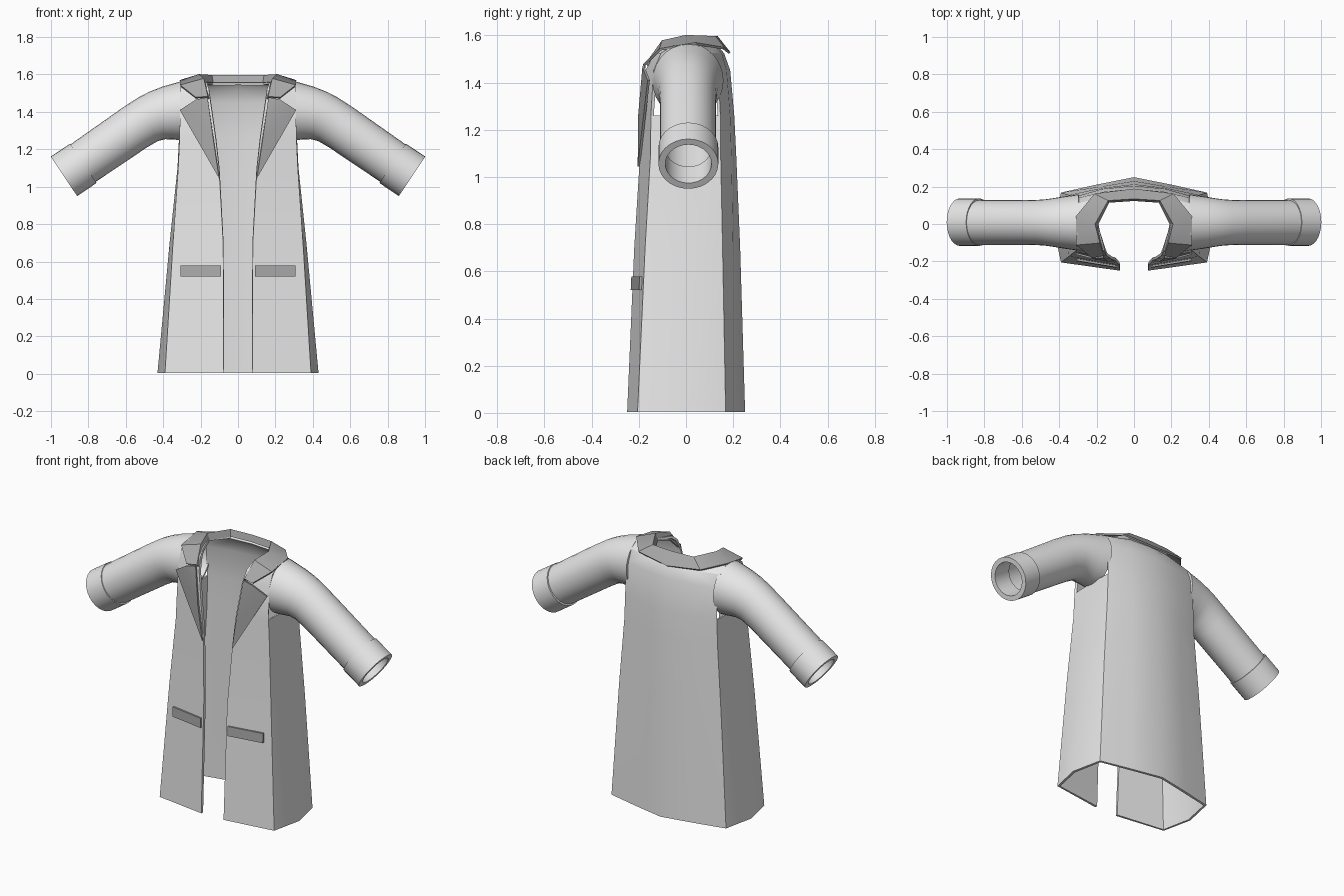
import bpy, math
from mathutils import Vector

if "Cube" in bpy.data.objects:
    bpy.data.objects.remove(bpy.data.objects["Cube"])


def material(name, v):
    m = bpy.data.materials.new(name)
    m.diffuse_color = (v, v, v, 1)
    m.use_nodes = True
    m.node_tree.nodes["Principled BSDF"].inputs["Base Color"].default_value = m.diffuse_color
    return m


CLOTH = material("light cloth", 0.8)
TRIM = material("dark trim", 0.4)


def build(name, verts, faces, mat, thick=0.0, angle=30):
    """Mesh of the right half, mirrored over x, optionally thickened, smoothed by angle."""
    me = bpy.data.meshes.new(name)
    me.from_pydata(verts, [], faces)
    ob = bpy.data.objects.new(name, me)
    bpy.context.collection.objects.link(ob)
    me.materials.append(mat)
    bpy.ops.object.select_all(action='DESELECT')
    bpy.context.view_layer.objects.active = ob
    ob.select_set(True)
    bpy.ops.object.mode_set(mode='EDIT')
    bpy.ops.mesh.select_all(action='SELECT')
    bpy.ops.mesh.normals_make_consistent(inside=False)
    bpy.ops.object.mode_set(mode='OBJECT')
    mir = ob.modifiers.new("mirror", 'MIRROR')
    mir.merge_threshold = 0.002
    bpy.ops.object.modifier_apply(modifier="mirror")
    if thick:
        sol = ob.modifiers.new("thickness", 'SOLIDIFY')
        sol.thickness = thick
        sol.offset = 0
        bpy.ops.object.modifier_apply(modifier="thickness")
    bpy.ops.object.shade_smooth_by_angle(angle=math.radians(angle))
    return ob


def grid(rows, cols, skip=lambda r, c: False, closed=False):
    n = cols if closed else cols - 1
    return [(r * cols + c, r * cols + (c + 1) % cols,
             (r + 1) * cols + (c + 1) % cols, (r + 1) * cols + c)
            for r in range(rows - 1) for c in range(n) if not skip(r, c)]


# Coat body: rows of front edge, front corner, side, back corner, mid back, centre back
rows = [
    (0.004, (.075, -.242), (.385, -.20), (.423, -.02), (.385, .163), (.20, .203), (0, .243)),
    (0.70, (.078, -.212), (.342, -.168), (.358, 0), (.342, .15), (.18, .192), (0, .222)),
    (1.10, (.10, -.187), (.314, -.145), (.316, 0), (.312, .142), (.17, .185), (0, .205)),
    (1.26, (.118, -.182), (.308, -.143), (.308, 0), (.308, .14), (.17, .18), (0, .197)),
    (1.45, (.145, -.163), (.308, -.13), (.308, 0), (.308, .13), (.16, .165), (0, .18)),
    (1.52, (.155, -.135), (.308, -.10), (.308, 0), (.308, .10), (.15, .145), (0, .155)),
    (1.55, (.165, -.10), (.305, -.05), (.305, 0), (.305, .05), (.135, .12), (0, .13)),
]
verts = [(x, y, z) for z, *pts in rows for x, y in pts]
# the side panels stay open above the armpit
faces = grid(len(rows), 6, lambda r, c: r >= 3 and c in (1, 2))
t = 6 * (len(rows) - 1)
verts.append((.195, 0, 1.565))
n = len(verts) - 1
faces += [(t, t + 1, t + 2, n), (t + 2, t + 3, t + 4, n)]
build("coat_body", verts, faces, CLOTH, 0.015)

# Sleeves: rings given by top point, bottom point and half depth
SIDES = 28
rings = [((.295, 1.56), (.295, 1.255), .145), ((.40, 1.53), (.35, 1.258), .133),
         ((.47, 1.503), (.39, 1.26), .124), ((.53, 1.472), (.43, 1.25), .117),
         ((.62, 1.413), (.49, 1.215), .113), ((.904, 1.213), (.776, 1.023), .113)]
verts = []
for (tx, tz), (bx, bz), d in rings:
    for i in range(SIDES):
        a = 2 * math.pi * i / SIDES
        k = math.cos(a) / 2
        verts.append(((tx + bx) / 2 + k * (tx - bx),
                      .008 + d * math.sin(a),
                      (tz + bz) / 2 + k * (tz - bz)))
build("sleeves", verts, grid(len(rings), SIDES, closed=True), CLOTH, 0.012, 40)

# Cuffs: thick bands around the sleeve ends
start = Vector((.827, .01, 1.125))
axis = Vector((.83, 0, -.557)).normalized()
up = Vector((-axis.z, 0, axis.x))
verts = []
for s, r in ((0, .127), (.125, .127), (.125, .098), (0, .098), (0, .127)):
    for i in range(SIDES):
        a = 2 * math.pi * i / SIDES
        verts.append(start + axis * s + up * (r * math.cos(a)) + Vector((0, r * math.sin(a), 0)))
faces = [tuple(v % (4 * SIDES) for v in f) for f in grid(5, SIDES, closed=True)]
build("cuffs", verts[:4 * SIDES], faces, CLOTH)

# Collar: stand bottom, fold line and outer edge, from the notch to the centre back
collar = [
    ((.15, -.155, 1.46), (.165, -.168, 1.48), (.225, -.178, 1.475)),
    ((.175, -.095, 1.53), (.185, -.10, 1.575), (.308, -.11, 1.54)),
    ((.195, 0, 1.56), (.21, 0, 1.597), (.31, .04, 1.565)),
    ((.135, .118, 1.555), (.14, .125, 1.592), (.21, .16, 1.545)),
    ((0, .128, 1.555), (0, .135, 1.592), (0, .185, 1.525)),
]
build("collar", [p for row in collar for p in row], grid(5, 3), TRIM, 0.01)

# Lapels: pointed flaps from the notch down to the closure
lapel = [(.10, -.20, 1.045), (.31, -.158, 1.41), (.225, -.18, 1.465),
         (.163, -.176, 1.478), (.132, -.198, 1.26)]
build("lapels", lapel, [(0, 1, 4), (4, 1, 2), (4, 2, 3)], TRIM, 0.01)

# Pocket flaps: slim slabs lying along the front panels
verts = [(x, y - off + (z - .55) * .045, z)
         for x, y in ((.092, -.217), (.308, -.182))
         for off in (-.004, .016) for z in (.52, .578)]
build("pocket_flaps", verts,
      [(0, 1, 3, 2), (4, 6, 7, 5), (0, 4, 5, 1), (2, 3, 7, 6), (1, 5, 7, 3), (0, 2, 6, 4)], TRIM)
